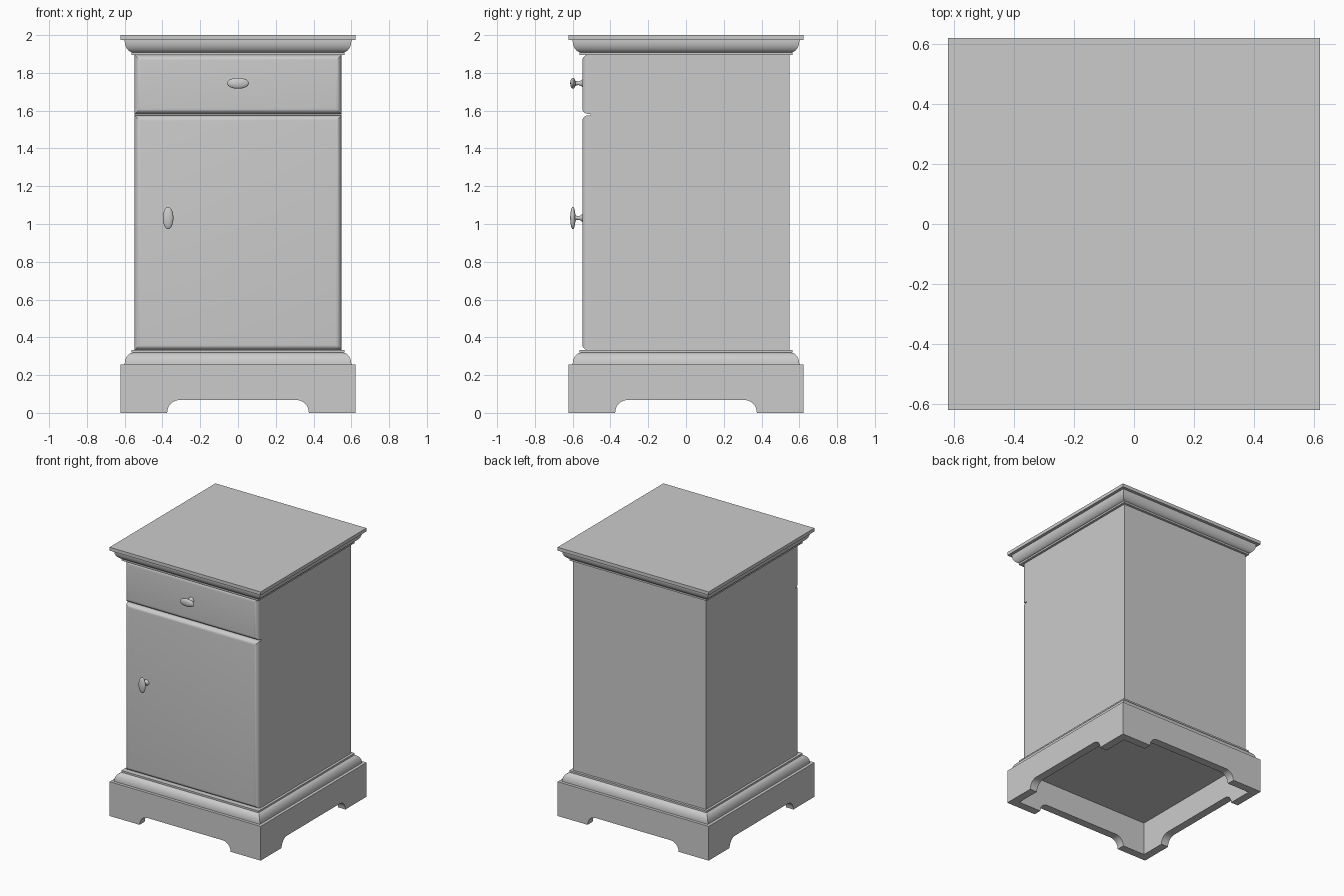
import bpy
import bmesh
from math import pi, sin, cos, radians
from mathutils import Matrix, Vector

if "Cube" in bpy.data.objects:
    bpy.data.objects.remove(bpy.data.objects["Cube"], do_unlink=True)

GREY = (0.6, 0.6, 0.6, 1)
paint = bpy.data.materials.new("grey paint")
paint.use_nodes = True
paint.diffuse_color = GREY
paint.node_tree.nodes["Principled BSDF"].inputs["Base Color"].default_value = GREY


def finish(name, bm, smooth=True):
    bmesh.ops.recalc_face_normals(bm, faces=bm.faces)
    mesh = bpy.data.meshes.new(name)
    bm.to_mesh(mesh)
    bm.free()
    mesh.materials.append(paint)
    obj = bpy.data.objects.new(name, mesh)
    bpy.context.collection.objects.link(obj)
    if smooth:
        bpy.ops.object.select_all(action='DESELECT')
        obj.select_set(True)
        bpy.context.view_layer.objects.active = obj
        bpy.ops.object.shade_smooth_by_angle(angle=radians(30))
    return obj


def box_mesh(low, high):
    low, high = Vector(low), Vector(high)
    bm = bmesh.new()
    bmesh.ops.create_cube(bm, size=1, matrix=Matrix.Translation((low + high) / 2)
                          @ Matrix.Diagonal((*(high - low), 1)))
    return bm


def loft(name, profile, corners, centre=(0, 0, 0), turn=None):
    """Stack regular rings of (half width, height) and cap both ends."""
    bm = bmesh.new()
    rings = []
    for r, z in profile:
        rings.append([bm.verts.new((r * cos(a), r * sin(a), z)) for a in
                      (2 * pi * (i + 0.5) / corners for i in range(corners))])
    for lower, upper in zip(rings, rings[1:]):
        for i in range(corners):
            j = (i + 1) % corners
            bm.faces.new((lower[i], lower[j], upper[j], upper[i]))
    bm.faces.new(rings[0])
    bm.faces.new(rings[-1])
    if turn:
        bm.transform(turn)
    bm.transform(Matrix.Translation(centre))
    return finish(name, bm)


def square_moulding(name, profile):
    return loft(name, [(w * 2 ** 0.5, z) for w, z in profile], 4)


# Hollow plinth: four mitred walls, each with a round-cornered arch
HALF, WALL, TOP = 0.622, 0.06, 0.255
arc = [(0.31 + 0.065 * cos(t), 0.068 * sin(t))
       for t in (i * pi / 16 for i in range(9))]
outline = [(-HALF, 0), (-HALF, TOP), (HALF, TOP), (HALF, 0)]
outline += arc + [(-x, z) for x, z in reversed(arc)]
bm = bmesh.new()
for side in range(4):
    spin = Matrix.Rotation(side * pi / 2, 3, 'Z')
    inner_half = HALF - WALL
    outer = [bm.verts.new(spin @ Vector((x, -HALF, z))) for x, z in outline]
    inner = [bm.verts.new(spin @ Vector((max(-inner_half, min(inner_half, x)),
                                         -inner_half, z))) for x, z in outline]
    bm.faces.new(outer)
    bm.faces.new(inner)
    for i in range(len(outline)):
        j = (i + 1) % len(outline)
        if i not in (0, 2):  # mitred ends stay open where walls meet
            bm.faces.new((outer[i], outer[j], inner[j], inner[i]))
bmesh.ops.remove_doubles(bm, verts=bm.verts, dist=0.0001)
finish("plinth", bm)

# Quarter-round mouldings, mirrored in height for foot and cornice
curve = [(0.555 + 0.045 * cos(t), 0.062 * sin(t))
         for t in (i * pi / 16 for i in range(9))]
square_moulding("base_moulding",
                [(0.6, 0.25)] + [(w, 0.257 + z) for w, z in curve]
                + [(0.565, 0.319), (0.565, 0.332)])
square_moulding("cornice_moulding",
                [(0.565, 1.895), (0.565, 1.908)]
                + [(w, 1.97 - z) for w, z in reversed(curve)] + [(0.6, 1.98)])

# Top board and carcass
finish("top_board", box_mesh((-HALF, -HALF, 1.975), (HALF, HALF, 2)), False)
finish("carcass", box_mesh((-0.547, -0.505, 0.32), (0.547, 0.547, 1.905)), False)


# Door and drawer front with rounded front edges
def front_panel(name, bottom, top):
    bm = box_mesh((-0.547, -0.549, bottom), (0.547, -0.503, top))
    edges = [e for e in bm.edges if all(v.co.y < -0.54 for v in e.verts)]
    bmesh.ops.bevel(bm, geom=edges, offset=0.03, offset_type='OFFSET',
                    segments=6, profile=0.5, affect='EDGES')
    finish(name, bm)


front_panel("door", 0.332, 1.575)
front_panel("drawer_front", 1.583, 1.895)


# Oval knobs on flared stems
def knob(name, x, z, half_x, half_z):
    bm = bmesh.new()
    bmesh.ops.create_uvsphere(
        bm, u_segments=24, v_segments=14, radius=1,
        matrix=Matrix.Translation((x, -0.599, z))
        @ Matrix.Diagonal((half_x, 0.014, half_z, 1)))
    finish(name, bm)
    stem = [(0.024, 0), (0.017, 0.006), (0.012, 0.014),
            (0.01, 0.024), (0.012, 0.034), (0.018, 0.044)]
    loft(name + "_stem", stem, 16, (x, -0.547, z),
         Matrix.Rotation(pi / 2, 4, 'X'))


knob("drawer_knob", 0, 1.745, 0.058, 0.029)
knob("door_knob", -0.37, 1.032, 0.028, 0.059)
